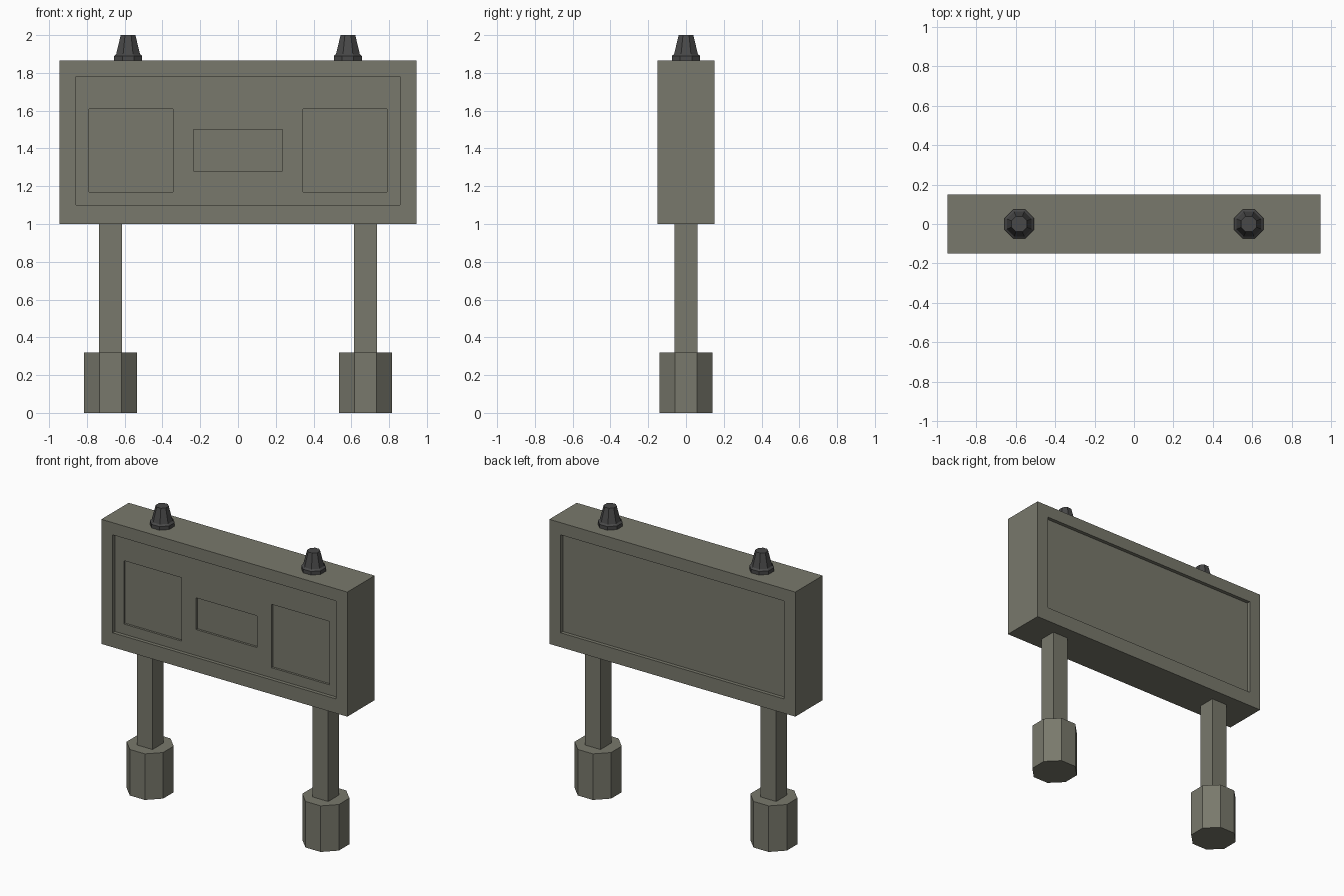
import bpy, bmesh, math
from mathutils import Matrix

if "Cube" in bpy.data.objects:
    bpy.data.objects.remove(bpy.data.objects["Cube"])


def material(name, rgb):
    m = bpy.data.materials.new(name)
    m.diffuse_color = (*rgb, 1)
    m.use_nodes = True
    m.node_tree.nodes["Principled BSDF"].inputs["Base Color"].default_value = m.diffuse_color
    return m


OLIVE = material("olive_grey", (0.19, 0.19, 0.15))
DARK = material("dark_grey", (0.065, 0.065, 0.065))


def finish(name, bm, mat):
    bmesh.ops.recalc_face_normals(bm, faces=bm.faces[:])
    me = bpy.data.meshes.new(name)
    bm.to_mesh(me)
    bm.free()
    me.materials.append(mat)
    ob = bpy.data.objects.new(name, me)
    bpy.context.collection.objects.link(ob)
    return ob


def box(name, x, y, z, mat):
    """Box from (min, max) pairs."""
    bm = bmesh.new()
    spans = (x, y, z)
    centre = [(a + b) / 2 for a, b in spans]
    size = [b - a for a, b in spans]
    bmesh.ops.create_cube(
        bm, size=1, matrix=Matrix.Translation(centre) @ Matrix.Diagonal((*size, 1)))
    return finish(name, bm, mat)


def turned(name, cx, profile, sides, turn, mat):
    """Flat-sided solid from a list of (radius, height)."""
    bm = bmesh.new()
    rings = []
    for r, z in profile:
        angles = [turn + i * math.tau / sides for i in range(sides)]
        rings.append([bm.verts.new((cx + r * math.cos(a), r * math.sin(a), z)) for a in angles])
    for low, high in zip(rings, rings[1:]):
        for i in range(sides):
            j = (i + 1) % sides
            bm.faces.new((low[i], low[j], high[j], high[i]))
    bm.faces.new(rings[0][::-1])
    bm.faces.new(rings[-1])
    return finish(name, bm, mat)


def carve(target, x, y, z):
    cutter = box("cutter", x, y, z, OLIVE)
    cutter.hide_render = True
    mod = target.modifiers.new("carve", 'BOOLEAN')
    mod.operation, mod.solver, mod.object = 'DIFFERENCE', 'EXACT', cutter
    bpy.context.view_layer.objects.active = target
    bpy.ops.object.modifier_apply(modifier=mod.name)
    bpy.data.objects.remove(cutter)


# Board with a recessed panel on both faces
HALF, DEPTH = 0.15, 0.025
board = box("board", (-0.945, 0.945), (-HALF, HALF), (1.0, 1.865), OLIVE)
for y in ((-0.3, DEPTH - HALF), (HALF - DEPTH, 0.3)):
    carve(board, (-0.858, 0.858), y, (1.10, 1.78))

# Three shallow windows in the front panel
for x, z in (((-0.79, -0.345), (1.17, 1.61)),
             ((-0.235, 0.235), (1.28, 1.50)),
             ((0.345, 0.79), (1.17, 1.61))):
    carve(board, x, (-0.3, 2 * DEPTH - 0.01 - HALF), z)

# Posts, octagonal footings and tapered lamps on each side
for side, s in (("left", -1), ("right", 1)):
    cx = 0.675 * s
    box(side + "_post", (cx - 0.06, cx + 0.06), (-0.06, 0.06), (0.3, 1.0), OLIVE)
    turned(side + "_footing", cx, [(0.152, 0), (0.152, 0.32)], 8, math.pi / 8, OLIVE)
    turned(side + "_lamp", 0.582 * s,
           [(0.08, 1.86), (0.08, 1.89), (0.068, 1.9), (0.042, 2.0)], 8, math.pi / 8, DARK)
